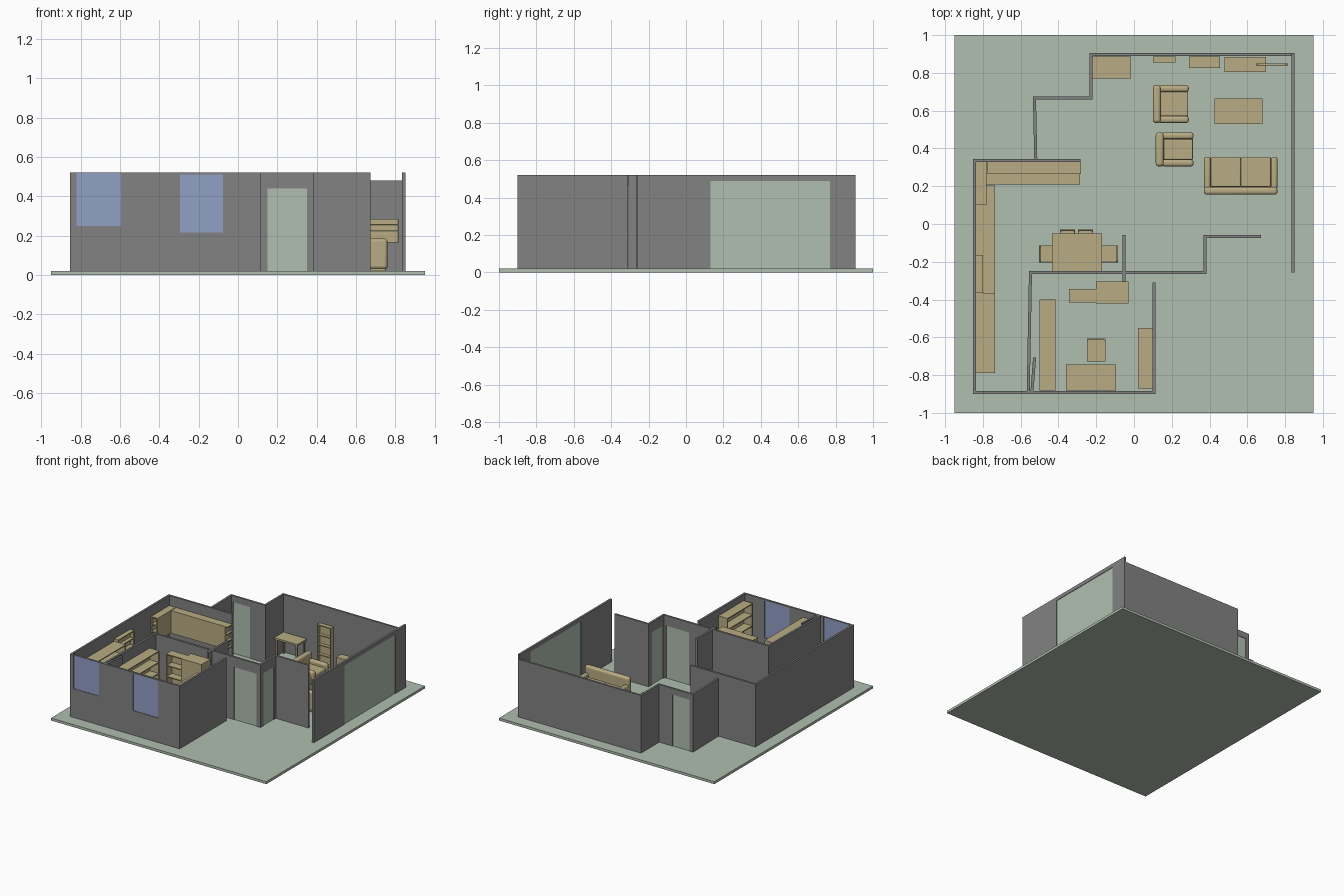
import bpy, bmesh, math
from mathutils import Matrix, Vector

cube = bpy.data.objects.get("Cube")
if cube:
    bpy.data.objects.remove(cube, do_unlink=True)


def material(name, rgb):
    m = bpy.data.materials.new(name)
    m.use_nodes = True
    m.diffuse_color = (*rgb, 1)
    m.node_tree.nodes["Principled BSDF"].inputs["Base Color"].default_value = (*rgb, 1)
    return m


GREEN = material("pale_green", (0.44, 0.52, 0.44))
GREY = material("wall_grey", (0.225, 0.225, 0.225))
TAN = material("furniture_tan", (0.48, 0.415, 0.23))
BLUE = material("window_blue", (0.28, 0.35, 0.56))
F = 0.02   # floor level
TH = 0.016  # wall thickness


def make(name, boxes, mat, loc=(0, 0), rot=0, bevel=0):
    """One object from boxes given as (x0, x1, y0, y1, z0, z1)."""
    bm = bmesh.new()
    for x0, x1, y0, y1, z0, z1 in boxes:
        m = Matrix.Translation(((x0 + x1) / 2, (y0 + y1) / 2, (z0 + z1) / 2))
        m = m @ Matrix.Diagonal((x1 - x0, y1 - y0, z1 - z0, 1))
        bmesh.ops.create_cube(bm, size=1, matrix=m)
    me = bpy.data.meshes.new(name)
    bm.to_mesh(me)
    bm.free()
    me.materials.append(mat)
    ob = bpy.data.objects.new(name, me)
    bpy.context.collection.objects.link(ob)
    ob.location = (loc[0], loc[1], 0)
    ob.rotation_euler.z = rot
    if bevel:
        b = ob.modifiers.new("rounding", "BEVEL")
        b.width, b.segments = bevel, 4
        for o in bpy.context.selected_objects:
            o.select_set(False)
        bpy.context.view_layer.objects.active = ob
        ob.select_set(True)
        bpy.ops.object.shade_smooth_by_angle(angle=math.radians(35))
    return ob


def wall(name, p, q, top=0.52, opening=None, panel=None, panel_name=None):
    """Wall along the centre line p-q; opening = (start, end, z0, z1)."""
    d = Vector(q) - Vector(p)
    n, h, rot = d.length, TH / 2, math.atan2(d.y, d.x)
    a, e = -h, n + h
    if not opening:
        make(name, [(a, e, -h, h, F, top)], GREY, p, rot)
        return
    s, t, z0, z1 = opening
    parts = [(a, s, -h, h, F, top), (t, e, -h, h, F, top)]
    if z0 > F:
        parts.append((s, t, -h, h, F, z0))
    if z1 < top:
        parts.append((s, t, -h, h, z1, top))
    make(name, parts, GREY, p, rot)
    make(panel_name, [(s, t, -0.004, 0.004, z0, z1)], panel, p, rot)


make("floor_slab", [(-0.95, 0.95, -1, 1, 0, F)], GREEN)

# Kitchen and study shell
wall("kitchen_west_wall", (-0.845, -0.89), (-0.845, 0.337))
wall("kitchen_north_wall", (-0.845, 0.337), (-0.29, 0.337))
wall("kitchen_south_wall", (-0.845, -0.892), (-0.568, -0.892), 0.52,
     (0.025, 0.25, 0.25, 0.519), BLUE, "kitchen_window")
wall("study_south_wall", (-0.56, -0.892), (0.107, -0.892), 0.52,
     (0.265, 0.485, 0.215, 0.51), BLUE, "study_window")
wall("study_east_wall", (0.107, -0.892), (0.107, -0.318))
wall("study_west_wall", (-0.56, -0.892), (-0.548, -0.257))
wall("study_west_stub", (-0.54, -0.885), (-0.527, -0.715))
wall("study_north_wall", (-0.548, -0.257), (0.377, -0.257), 0.52,
     (0.698, 0.898, F, 0.44), GREEN, "front_door")
wall("partition_stub", (-0.052, -0.30), (-0.052, -0.065))
wall("hall_side_wall", (0.377, -0.257), (0.377, -0.065), 0.52,
     (0.03, 0.16, F, 0.44), GREEN, "hall_door")
wall("living_south_wall", (0.377, -0.065), (0.665, -0.065))

# Living room shell
wall("living_east_wall", (0.843, -0.25), (0.843, 0.897), 0.52,
     (0.38, 1.02, F, 0.49), GREEN, "sliding_door")
wall("living_north_wall", (0.835, 0.897), (-0.228, 0.897), 0.48)
wall("living_step_wall", (-0.228, 0.897), (-0.228, 0.667), 0.48)
wall("rear_entry_wall", (-0.525, 0.667), (-0.228, 0.667), 0.48,
     (0.02, 0.17, F, 0.43), GREEN, "rear_door")
wall("rear_entry_side_wall", (-0.527, 0.667), (-0.52, 0.345), 0.48)


def shelf_unit(name, x0, x1, y0, y1, z0, z1, shelves, axis, back, t=0.008):
    """Open case: width runs along axis; back is the side (-1/+1) of the rear panel."""
    boxes = []
    for i in range(shelves + 1):
        z = z0 + (z1 - z0 - t) * i / shelves
        boxes.append((x0, x1, y0, y1, z, z + t))
    if axis == "x":
        boxes += [(x0, x0 + t, y0, y1, z0, z1), (x1 - t, x1, y0, y1, z0, z1)]
        boxes.append((x0, x1, y0, y0 + t, z0, z1) if back < 0 else (x0, x1, y1 - t, y1, z0, z1))
    else:
        boxes += [(x0, x1, y0, y0 + t, z0, z1), (x0, x1, y1 - t, y1, z0, z1)]
        boxes.append((x0, x0 + t, y0, y1, z0, z1) if back < 0 else (x1 - t, x1, y0, y1, z0, z1))
    return make(name, boxes, TAN)


def table(name, x0, x1, y0, y1, top, leg=0.012):
    boxes = [(x0, x1, y0, y1, top - 0.014, top)]
    for x in (x0 + 0.008, x1 - 0.008 - leg):
        for y in (y0 + 0.008, y1 - 0.008 - leg):
            boxes.append((x, x + leg, y, y + leg, F, top - 0.014))
    make(name, boxes, TAN)


def chair(name, loc, rot, w=0.09, d=0.11):
    """Slatted chair facing local +y."""
    a, b, t = w / 2, d / 2, 0.009
    boxes = [(-a, a, -b, b, 0.105, 0.117)]
    for x in (-a, a - t):
        boxes += [(x, x + t, -b, -b + t, F, 0.225), (x, x + t, b - t, b, F, 0.105)]
    for z in (0.145, 0.172, 0.199):
        boxes.append((-a, a, -b - 0.002, -b + 0.006, z, z + 0.02))
    make(name, boxes, TAN, loc, rot, 0.002)


def upholstered(name, loc, rot, w, d, cushions):
    """Sofa or armchair facing local +y."""
    a, b, arm, back = w / 2, d / 2, 0.036, 0.042
    make(name + "_base", [(-a + 0.01, a - 0.01, -b + 0.008, b - 0.006, F, 0.075)], TAN, loc, rot, 0.004)
    make(name + "_back", [(-a, a, -b, -b + back, 0.03, 0.185)], TAN, loc, rot, 0.016)
    make(name + "_arms", [(-a, -a + arm, -b + 0.03, b, 0.03, 0.13),
                          (a - arm, a, -b + 0.03, b, 0.03, 0.13)], TAN, loc, rot, 0.014)
    cw = (w - 2 * arm) / cushions
    make(name + "_cushions", [(-a + arm + i * cw, -a + arm + (i + 1) * cw, -b + back, b - 0.003, 0.07, 0.1)
                              for i in range(cushions)], TAN, loc, rot, 0.006)


# Kitchen counters, hobs, cupboards
make("kitchen_counter_west", [(-0.837, -0.735, -0.365, 0.205, F, 0.18)], TAN)
make("kitchen_counter_north", [(-0.837, -0.285, 0.21, 0.329, F, 0.18)], TAN)
make("kitchen_wall_cupboards", [(-0.775, -0.30, 0.265, 0.329, 0.26, 0.44)], TAN)
make("cupboard_end_shelves", [(-0.30, -0.28, 0.265, 0.329, z, z + 0.008)
                              for z in (0.26, 0.317, 0.375, 0.432)], TAN)
shelf_unit("kitchen_corner_shelves", -0.837, -0.78, 0.10, 0.329, 0.26, 0.44, 3, "x", 1)
shelf_unit("kitchen_wall_shelves", -0.837, -0.80, -0.365, -0.165, 0.26, 0.44, 3, "y", -1)
shelf_unit("kitchen_tall_shelves", -0.837, -0.735, -0.79, -0.365, F, 0.42, 5, "y", -1)
for k, y0 in enumerate((-0.10, -0.015)):
    grill = [(-0.837, -0.747, y0, y0 + 0.065, 0.18, 0.185)]
    for x in (-0.83, -0.785):
        for i in range(3):
            grill.append((x, x + 0.036, y0 + 0.010 + i * 0.02, y0 + 0.014 + i * 0.02, 0.185, 0.192))
            grill.append((x + i * 0.016, x + i * 0.016 + 0.004, y0 + 0.008, y0 + 0.058, 0.185, 0.191))
    make("hob_%d" % (k + 1), grill, TAN)

# Dining set
table("dining_table", -0.435, -0.17, -0.248, -0.05, 0.18)
chair("dining_chair_west", (-0.447, -0.158), -math.pi / 2)
chair("dining_chair_east", (-0.142, -0.158), math.pi / 2)
for i, x in enumerate((-0.353, -0.257)):
    chair("dining_chair_north_%d" % (i + 1), (x, -0.085), math.pi, 0.08)

# Study furniture
shelf_unit("study_bookcase_west", -0.50, -0.415, -0.882, -0.40, F, 0.47, 5, "y", -1)
shelf_unit("study_bookcase_east", 0.02, 0.099, -0.87, -0.55, F, 0.47, 5, "y", 1)
shelf_unit("study_bookcase_north", -0.345, -0.20, -0.415, -0.345, F, 0.47, 5, "x", 1)
make("study_cupboard", [(-0.20, -0.03, -0.42, -0.305, F, 0.47)], TAN)
table("study_desk", -0.36, -0.095, -0.882, -0.745, 0.18)
chair("study_chair", (-0.20, -0.668), math.pi, 0.10, 0.12)

# Living room furniture
upholstered("sofa", (0.565, 0.255), 0, 0.39, 0.20, 2)
upholstered("armchair_north", (0.195, 0.635), -math.pi / 2, 0.20, 0.19, 1)
upholstered("armchair_south", (0.215, 0.395), -math.pi / 2, 0.18, 0.20, 1)
table("coffee_table", 0.425, 0.68, 0.53, 0.665, 0.10)
table("writing_table", -0.22, -0.015, 0.77, 0.888, 0.18)
shelf_unit("tall_bookshelf", 0.10, 0.22, 0.855, 0.888, F, 0.34, 4, "x", 1)
make("low_cabinet", [(0.29, 0.455, 0.825, 0.888, F, 0.14)], TAN)
make("media_cabinet", [(0.48, 0.70, 0.805, 0.885, F, 0.165)], TAN)
make("media_panel", [(0.645, 0.815, 0.84, 0.849, 0.165 + i * 0.03, 0.195 + i * 0.03)
                     for i in range(4)], TAN, bevel=0.001)
